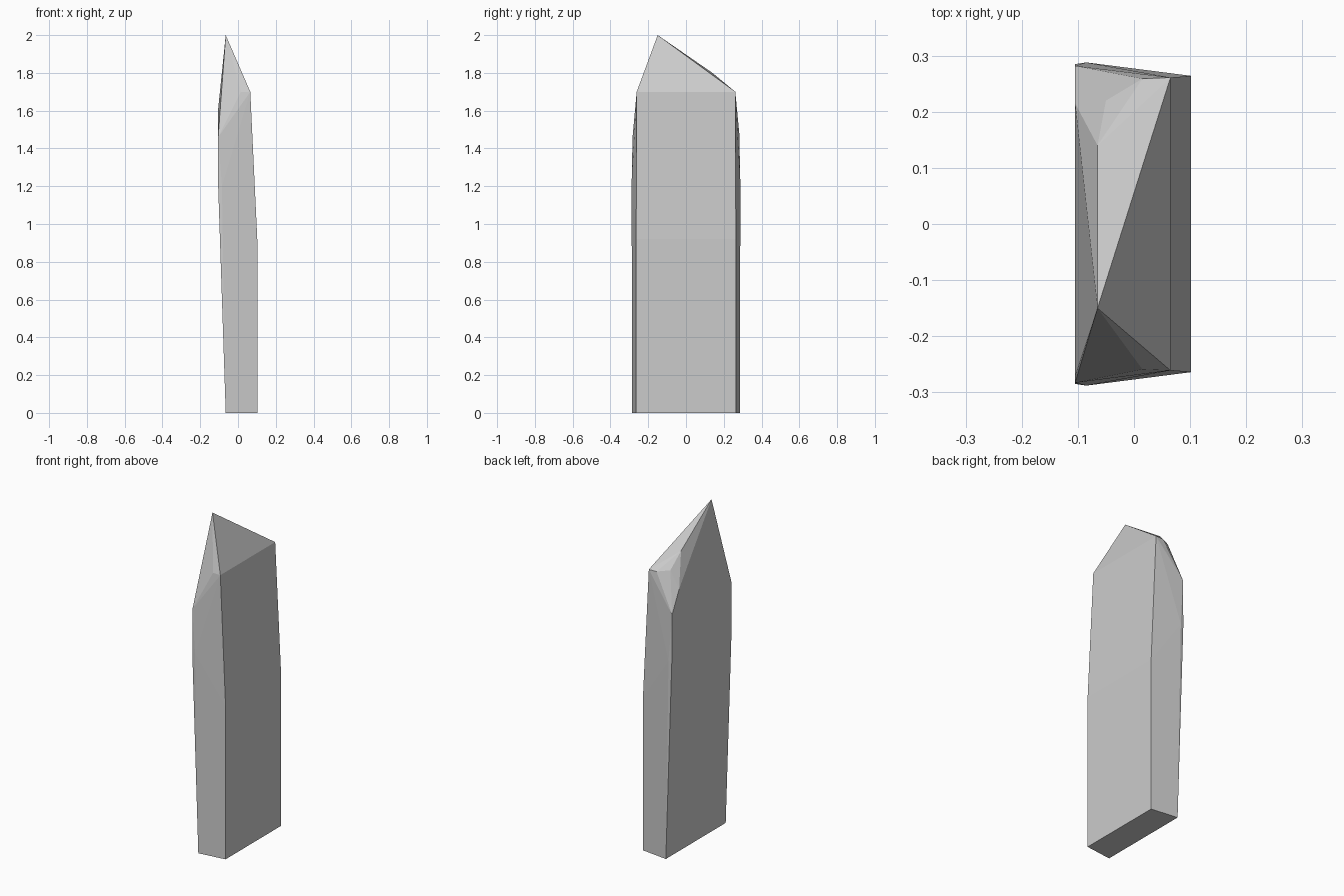
import bpy, bmesh, math

cube = bpy.data.objects.get("Cube")
if cube:
    bpy.data.objects.remove(cube, do_unlink=True)

# Grey stone material
stone = bpy.data.materials.new("grey stone")
stone.use_nodes = True
colour = (0.6, 0.6, 0.6, 1)
stone.diffuse_color = colour
stone.node_tree.nodes["Principled BSDF"].inputs["Base Color"].default_value = colour

# Corners of the slab, shared by the front and the back
mirrored = [
    (-0.065, 0.285, 0), (0.102, 0.264, 0),         # foot
    (0.102, 0.264, 0.92), (-0.105, 0.285, 1.2),    # body
    (-0.085, 0.288, 1.2),
    (0.015, 0.259, 1.7), (0.065, 0.261, 1.7),      # high shoulder
]
corners = [(x, side * y, z) for x, y, z in mirrored for side in (-1, 1)]

# Chipped shoulders and the off-centre tip
corners += [
    (-0.105, -0.283, 1.46), (-0.105, -0.27, 1.49),
    (-0.105, 0.282, 1.48), (-0.105, 0.215, 1.61),
    (-0.05, 0.22, 1.71), (-0.065, 0.14, 1.8),
    (-0.065, -0.15, 2),
]

# Faceted standing stone
bm = bmesh.new()
for corner in corners:
    bm.verts.new(corner)
hull = bmesh.ops.convex_hull(bm, input=bm.verts)
loose = [v for v in bm.verts if not v.link_faces]
bmesh.ops.delete(bm, geom=loose, context="VERTS")
bmesh.ops.dissolve_limit(bm, angle_limit=math.radians(0.5),
                         verts=bm.verts, edges=bm.edges)
bmesh.ops.recalc_face_normals(bm, faces=bm.faces)

mesh = bpy.data.meshes.new("standing_stone")
bm.to_mesh(mesh)
bm.free()
mesh.materials.append(stone)
obj = bpy.data.objects.new("standing_stone", mesh)
bpy.context.collection.objects.link(obj)
